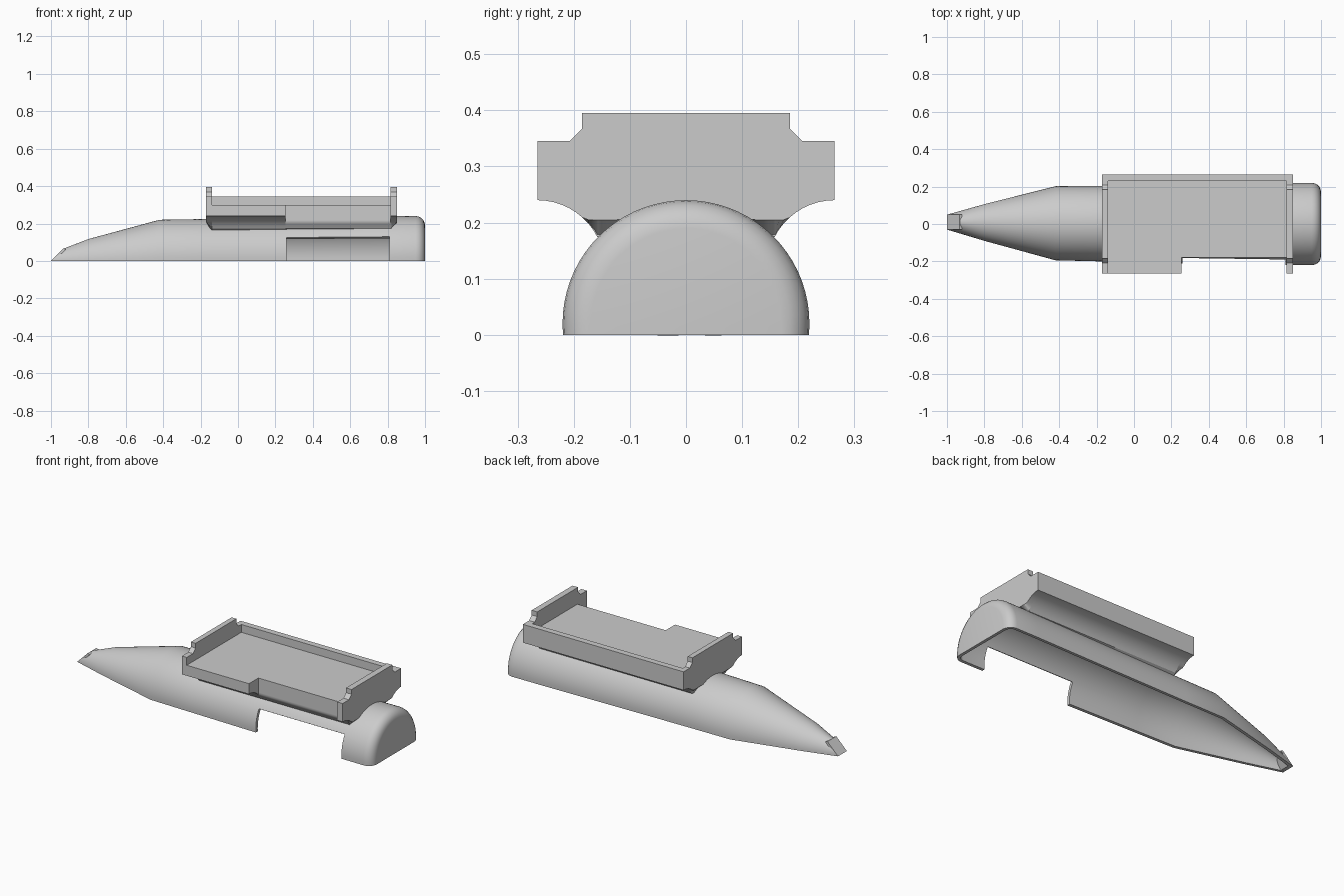
import bpy, bmesh
from math import sin, cos, radians

if "Cube" in bpy.data.objects:
    bpy.data.objects.remove(bpy.data.objects["Cube"])

grey = bpy.data.materials.new("plain grey")
grey.use_nodes = True
COLOUR = (0.6, 0.6, 0.6, 1)
grey.diffuse_color = COLOUR
grey.node_tree.nodes["Principled BSDF"].inputs["Base Color"].default_value = COLOUR


def loft(name, rings, closed=True, first_cap=True, skip=None, shell=0):
    """Skin a list of rings; optionally leave out cells and thicken inward."""
    bm = bmesh.new()
    rows = [[bm.verts.new(p) for p in ring] for ring in rings]
    n = len(rows[0])
    for i in range(len(rows) - 1):
        a, b = rows[i], rows[i + 1]
        for j in range(n if closed else n - 1):
            k = (j + 1) % n
            if not (skip and skip(i, j)):
                bm.faces.new((a[j], a[k], b[k], b[j]))
    bm.faces.new(rows[-1])
    if first_cap:
        bm.faces.new(rows[0][::-1])
    if closed:
        bmesh.ops.recalc_face_normals(bm, faces=bm.faces)
    mesh = bpy.data.meshes.new(name)
    bm.to_mesh(mesh)
    bm.free()
    obj = bpy.data.objects.new(name, mesh)
    bpy.context.collection.objects.link(obj)
    mesh.materials.append(grey)
    bpy.ops.object.select_all(action='DESELECT')
    obj.select_set(True)
    bpy.context.view_layer.objects.active = obj
    if shell:
        mod = obj.modifiers.new("shell", 'SOLIDIFY')
        mod.thickness = shell
        mod.offset = -1
        bpy.ops.object.modifier_apply(modifier=mod.name)
    bpy.ops.object.shade_smooth_by_angle(angle=radians(30))
    return obj


# Hollow half-round hull: x, half width, height, sideways offset
STATIONS = [(-0.935, 0.04, 0.065, 0.01), (-0.8, 0.098, 0.117, 0.008),
            (-0.42, 0.198, 0.22, 0.004), (-0.17, 0.202, 0.224, 0.002),
            (0.26, 0.21, 0.231, 0), (0.81, 0.219, 0.239, 0)]
ROUND = 0.05
for step in range(6):
    a = radians(18 * step)
    inset = ROUND * (1 - cos(a))
    STATIONS.append((0.95 + ROUND * sin(a), 0.22 - inset, 0.24 - inset, 0))

SEG = 36


def hull_ring(x, w, h, off):
    c = 0.085 * h
    pts = [(w * cos(radians(180 * k / SEG)), c + (h - c) * sin(radians(180 * k / SEG)))
           for k in range(SEG + 1)]
    pts = [(w * 0.997, 0)] + pts + [(-w * 0.997, 0)]
    # the nose end is sliced off at a slant
    return [(z - 1 if x < -0.9 else x, y + off, z) for y, z in pts]


# The opening on the front side spans one bay, up to thirty degrees
opening = lambda i, j: STATIONS[i][0] == 0.26 and j > SEG * 5 // 6
loft("hull_shell", [hull_ring(*s) for s in STATIONS], closed=False,
     first_cap=False, skip=opening, shell=0.017)

# Slanted plate closing the nose
nose = [(-1, 0), (-0.933, 0.067), (-0.92, 0.062), (-0.978, 0)]
loft("nose_plate", [[(x, y, z) for x, z in nose] for y in (-0.03, 0.05)])


# Underside of the tray: a cove on each side, then a saddle over the hull
def underside(x):
    r = 0.196 + 0.015 * (x + 0.17)
    cove = [(0.265 - 0.12 * sin(radians(7 * k)), 0.12 + 0.12 * cos(radians(7 * k)))
            for k in range(10)]
    saddle = [(r * cos(radians(a)), 0.02 + r * sin(radians(a))) for a in range(46, 135, 8)]
    return cove + saddle + [(-y, z) for y, z in reversed(cove)]


def floor_ring(x, front):
    pts = [(front, 0.3), (0.23, 0.3), (0.23, 0.345), (0.265, 0.345)] + underside(x)
    return [(x, max(y, front), z) for y, z in pts]


loft("tray_floor_wide", [floor_ring(x, -0.265) for x in (-0.14, 0.255)])
loft("tray_floor_narrow", [floor_ring(x, -0.18) for x in (0.255, 0.82)])


# Stepped end walls, with the lower edge bevelled on the outside
def wall_ring(x, lowest):
    half = [(0.185, 0.395), (0.185, 0.368), (0.208, 0.345), (0.265, 0.345)]
    pts = half + underside(x) + [(-y, z) for y, z in reversed(half)]
    return [(x, y, max(z, lowest)) for y, z in pts]


for name, outer, inner in (("right_end_wall", -0.17, -0.14), ("left_end_wall", 0.85, 0.815)):
    loft(name, [wall_ring(outer, 0.205), wall_ring(inner, 0)])
